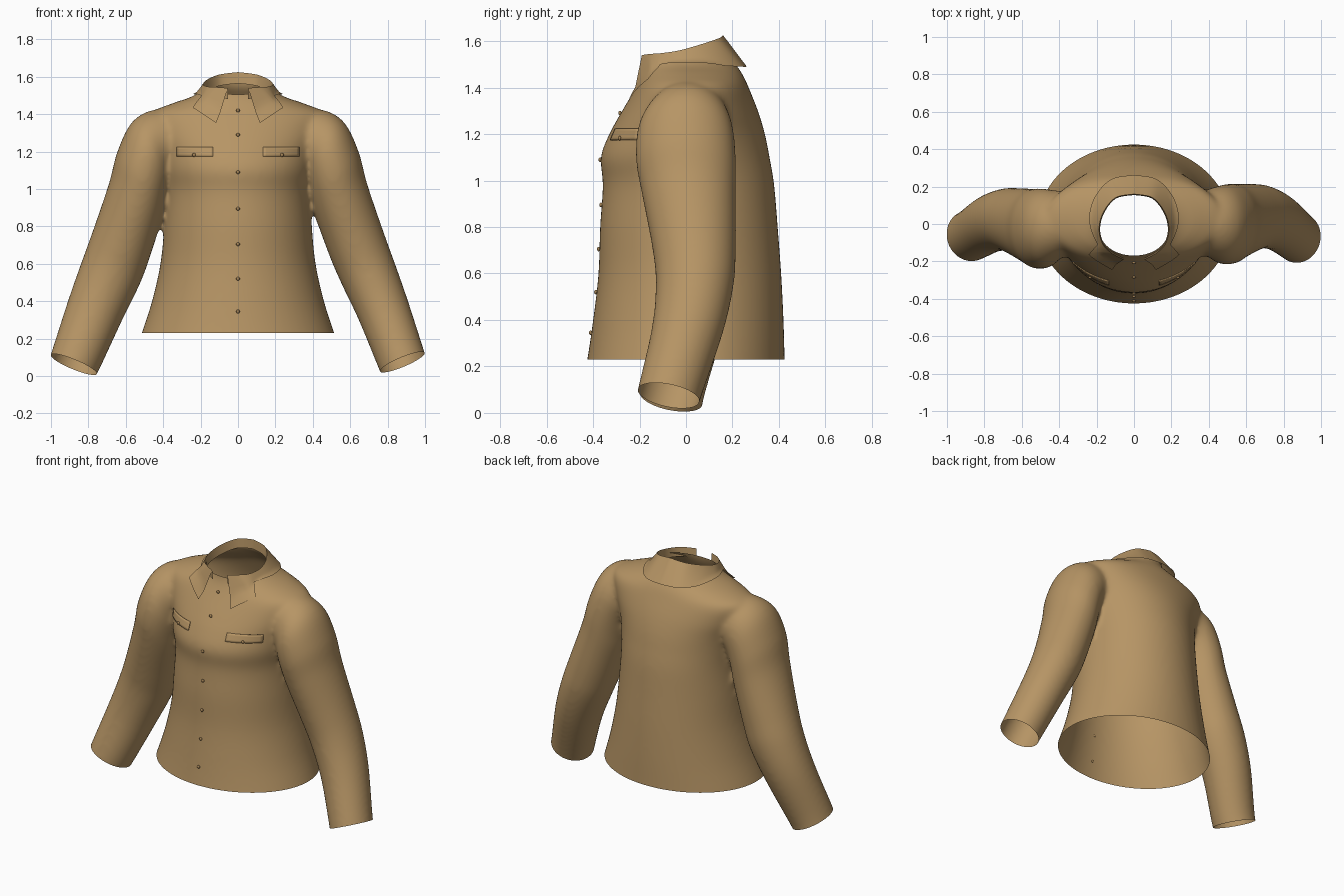
import bpy, bmesh, math
from mathutils import Vector
from mathutils.bvhtree import BVHTree

cube = bpy.data.objects.get("Cube")
if cube:
    bpy.data.objects.remove(cube)


def material(name, colour):
    mat = bpy.data.materials.new(name)
    mat.use_nodes = True
    mat.diffuse_color = (*colour, 1)
    mat.node_tree.nodes["Principled BSDF"].inputs["Base Color"].default_value = (*colour, 1)
    return mat


cloth = material("tan cloth", (0.47, 0.30, 0.13))
button_tan = material("button tan", (0.36, 0.22, 0.09))


def add_object(name, bm, mat, angle=60):
    mesh = bpy.data.meshes.new(name)
    bm.to_mesh(mesh)
    bm.free()
    obj = bpy.data.objects.new(name, mesh)
    bpy.context.collection.objects.link(obj)
    mesh.materials.clear()
    mesh.materials.append(mat)
    bpy.ops.object.select_all(action='DESELECT')
    obj.select_set(True)
    bpy.context.view_layer.objects.active = obj
    bpy.ops.object.shade_smooth_by_angle(angle=math.radians(angle))
    return obj


def smooth_rows(rows, steps):
    """Catmull-Rom interpolation through rows of numbers."""
    out = []
    last = len(rows) - 1
    for i in range(last):
        a, b, c, d = (rows[max(0, min(last, i + k))] for k in (-1, 0, 1, 2))
        for s in range(steps):
            t = s / steps
            out.append([q + t / 2 * (r - p + t * (2 * p - 5 * q + 4 * r - w + t * (3 * (q - r) + w - p)))
                        for p, q, r, w in zip(a, b, c, d)])
    return out + [list(rows[-1])]


def closed_loft(bm, rings):
    loops = [[bm.verts.new(p) for p in ring] for ring in rings]
    n = len(loops[0])
    faces = [bm.faces.new((lo[i], lo[(i + 1) % n], hi[(i + 1) % n], hi[i]))
             for lo, hi in zip(loops, loops[1:]) for i in range(n)]
    faces += [bm.faces.new(loops[0][::-1]), bm.faces.new(loops[-1])]
    bmesh.ops.recalc_face_normals(bm, faces=faces)


def grid_patch(bm, rows):
    verts = [[bm.verts.new(p) for p in row] for row in rows]
    for lo, hi in zip(verts, verts[1:]):
        for i in range(len(lo) - 1):
            bm.faces.new((lo[i], lo[i + 1], hi[i + 1], hi[i]))


ANGLES = [math.tau * i / 64 for i in range(64)]

# Torso sections: height, half width, front y, back y
torso = [(0.10, 0.56, -0.45, 0.43), (0.23, 0.515, -0.425, 0.425), (0.40, 0.46, -0.40, 0.42),
         (0.60, 0.415, -0.377, 0.41), (0.80, 0.395, -0.37, 0.395), (0.98, 0.385, -0.358, 0.38),
         (1.10, 0.40, -0.367, 0.36), (1.20, 0.42, -0.33, 0.34), (1.30, 0.46, -0.275, 0.31),
         (1.40, 0.475, -0.215, 0.27), (1.455, 0.36, -0.185, 0.245), (1.50, 0.235, -0.17, 0.215),
         (1.56, 0.18, -0.165, 0.175), (1.70, 0.175, -0.165, 0.165)]
# Sleeve sections: outer x and z, inner x and z, front y, back y
sleeve = [(0.28, 1.40, 0.28, 1.12, -0.14, 0.15), (0.44, 1.425, 0.35, 1.07, -0.175, 0.185),
          (0.565, 1.36, 0.36, 1.04, -0.21, 0.205), (0.645, 1.20, 0.38, 0.97, -0.215, 0.215),
          (0.69, 1.03, 0.41, 0.86, -0.19, 0.215), (0.775, 0.78, 0.49, 0.64, -0.145, 0.215),
          (0.84, 0.60, 0.55, 0.50, -0.13, 0.205), (0.91, 0.40, 0.645, 0.30, -0.15, 0.16),
          (1.0, 0.12, 0.76, 0.02, -0.215, 0.065), (1.04, 0.0, 0.80, -0.08, -0.235, 0.035)]

bm = bmesh.new()
closed_loft(bm, [[(w * math.cos(a), (f + b) / 2 + (b - f) / 2 * math.sin(a), z) for a in ANGLES]
                 for z, w, f, b in smooth_rows(torso, 4)])
for side in (1, -1):
    rings = []
    sections = smooth_rows(sleeve, 5)
    for k, (xo, zo, xi, zi, f, b) in enumerate(sections):
        t = k / (len(sections) - 1)
        if side < 0:  # the right sleeve hangs looser, with a straighter elbow
            xi -= 0.03 * math.sin(math.pi * t * t) ** 2
            shift = 0.03 * t - 0.04 * math.sin(math.pi * t)
            f, b = f + shift, b + shift
        rings.append([(side * ((xo + xi) / 2 + (xo - xi) / 2 * math.cos(a)),
                       (f + b) / 2 + (b - f) / 2 * math.sin(a),
                       (zo + zi) / 2 + (zo - zi) / 2 * math.cos(a)) for a in ANGLES])
    closed_loft(bm, rings)

# Merge body and sleeves into one soft surface
blank = add_object("shirt_blank", bm, cloth)
remesh = blank.modifiers.new("merge", 'REMESH')
remesh.mode = 'VOXEL'
remesh.voxel_size = 0.013
relax = blank.modifiers.new("relax", 'SMOOTH')
relax.factor = 0.5
relax.iterations = 16
graph = bpy.context.evaluated_depsgraph_get()
bm = bmesh.new()
bm.from_object(blank, graph)
bpy.data.objects.remove(blank)


def cut(point, normal, clear):
    bmesh.ops.bisect_plane(bm, geom=bm.verts[:] + bm.edges[:] + bm.faces[:], dist=1e-5,
                           plane_co=point, plane_no=normal, clear_outer=clear)


# Open the neck, cuffs and hem
cut((0, 0, 1.54), (0, -0.2, 1), True)
for side, low in ((1, 0.022), (-1, 0.012)):
    cut((side * 0.76, -0.06, low), (side * 0.1, -0.05, -0.24), True)
cut((0, 0, 0.23), (0, 0, -1), False)
hem_waste = [f for f in bm.faces
             if f.calc_center_median().z < 0.23 and abs(f.calc_center_median().x) < 0.58]
bmesh.ops.delete(bm, geom=hem_waste, context='FACES')
bm.normal_update()
surface = BVHTree.FromBMesh(bm)
add_object("shirt_body", bm, cloth, 80)


def front_y(x, z):
    return surface.ray_cast(Vector((x, -2, z)), Vector((0, 1, 0)))[0].y


def pocket_flap(name, x0, x1, z0, z1, lift):
    bm = bmesh.new()
    xs = [x0 + (x1 - x0) * i / 12 for i in range(13)]
    zs = [z0 + (z1 - z0) * j / 4 for j in range(5)]
    grid_patch(bm, [[(x, front_y(x, z) - lift, z) for x in xs] for z in zs])
    thick = add_object(name, bm, cloth).modifiers.new("thickness", 'SOLIDIFY')
    thick.thickness = lift
    thick.offset = -1


def button(name, x, z, lift):
    bm = bmesh.new()
    bmesh.ops.create_uvsphere(bm, u_segments=12, v_segments=8, radius=0.01)
    bmesh.ops.scale(bm, vec=(1, 0.7, 1), verts=bm.verts)
    bmesh.ops.translate(bm, vec=(x, front_y(x, z) - lift, z), verts=bm.verts)
    add_object(name, bm, button_tan)


# Front buttons
for i, z in enumerate((1.42, 1.29, 1.09, 0.895, 0.705, 0.52, 0.345)):
    button(f"front_button_{i + 1}", 0, z, 0.004)

# Chest pockets
for side, label in ((1, "left"), (-1, "right")):
    edges = sorted((side * 0.135, side * 0.33))
    pocket_flap(label + "_pocket_flap", *edges, 1.175, 1.225, 0.006)
    button(label + "_pocket_button", side * 0.235, 1.182, 0.008)

# Folded collar, from the centre back to the pointed front leaf
top_edge = [(0, 0.16, 1.625), (0.10, 0.14, 1.612), (0.165, 0.06, 1.585), (0.187, -0.03, 1.56),
            (0.165, -0.11, 1.548), (0.12, -0.155, 1.545), (0.055, -0.19, 1.54)]
fall_edge = [(0, 0.262, 1.49), (0.12, 0.24, 1.49), (0.205, 0.15, 1.495), (0.235, 0.02, 1.50),
             (0.195, -0.11, 1.50)]
leaf_tip, leaf_end = Vector((0.237, -0.15, 1.422)), Vector((0.115, -0.23, 1.345))
STEPS = 6


def above_cloth(p, lift):
    """Move a point out of the body so it rests just above the cloth."""
    spot, normal = surface.find_nearest(p)[:2]
    return spot + normal * lift if (p - spot).dot(normal) < lift else p


def collar_rows(side):
    tops = [Vector(p) for p in smooth_rows(top_edge, STEPS)]
    falls = [Vector(p) for p in smooth_rows(fall_edge, STEPS)]
    for start, end in ((falls[-1], leaf_tip), (leaf_tip, leaf_end)):
        falls += [start.lerp(end, (i + 1) / STEPS) for i in range(STEPS)]
    rows = [[Vector((p.x * 0.97, p.y * 0.97, p.z - 0.06)) for p in tops], tops]
    for k in (0.12, 0.25, 0.4, 0.55, 0.7, 0.85, 1.0):
        row = [a.lerp(b, k) for a, b in zip(tops, falls)]
        rows.append([above_cloth(p, 0.009) if k > 0.3 else p for p in row])
    return [[(side * p.x, p.y, p.z) for p in row] for row in rows]


bm = bmesh.new()
for side in (1, -1):
    grid_patch(bm, collar_rows(side))
bmesh.ops.remove_doubles(bm, verts=bm.verts, dist=1e-4)
bmesh.ops.recalc_face_normals(bm, faces=bm.faces)
add_object("collar", bm, cloth, 70)
